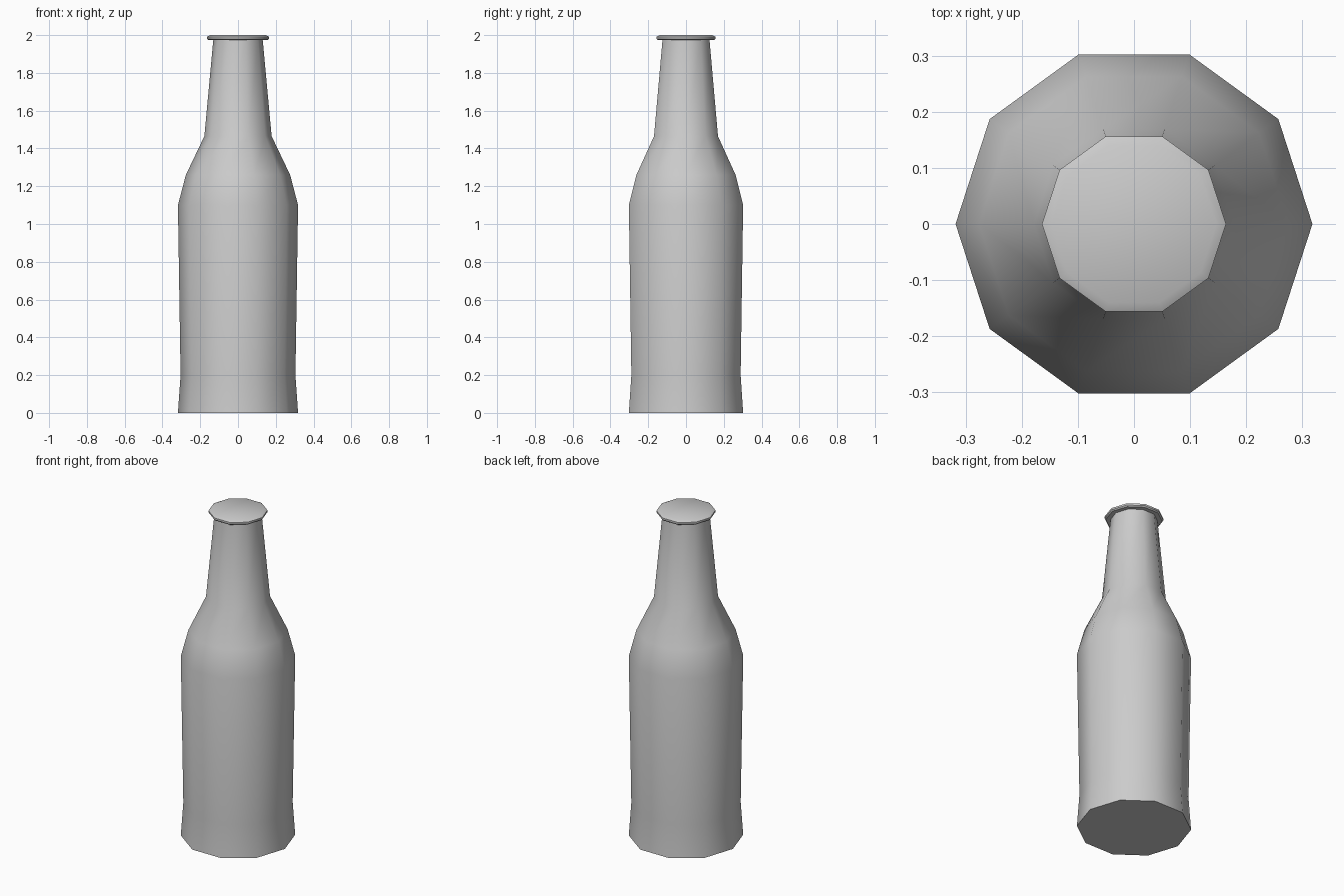
import bpy, bmesh, math

if "Cube" in bpy.data.objects:
    bpy.data.objects.remove(bpy.data.objects["Cube"])

SIDES = 10


def lathe(name, profile):
    """Revolve (radius, z) points into a closed ten-sided solid."""
    bm = bmesh.new()
    rings = []
    for r, z in profile:
        rings.append([bm.verts.new((r * math.cos(math.tau * i / SIDES),
                                    r * math.sin(math.tau * i / SIDES), z))
                      for i in range(SIDES)])
    for a, b in zip(rings, rings[1:]):
        for i in range(SIDES):
            j = (i + 1) % SIDES
            bm.faces.new((a[i], a[j], b[j], b[i]))
    bm.faces.new(rings[0][::-1])
    bm.faces.new(rings[-1])
    mesh = bpy.data.meshes.new(name)
    bm.to_mesh(mesh)
    bm.free()
    obj = bpy.data.objects.new(name, mesh)
    bpy.context.collection.objects.link(obj)
    bpy.ops.object.select_all(action='DESELECT')
    obj.select_set(True)
    bpy.context.view_layer.objects.active = obj
    bpy.ops.object.shade_smooth_by_angle(angle=math.radians(40))
    return obj


# Bottle: flared base, body, shoulder, neck and closed rolled lip
lathe("bottle", [
    (0.318, 0.0), (0.304, 0.2), (0.318, 1.1), (0.276, 1.26),
    (0.178, 1.465), (0.131, 1.973),
    (0.157, 1.973), (0.164, 1.98), (0.164, 1.991), (0.147, 2.0),
])
